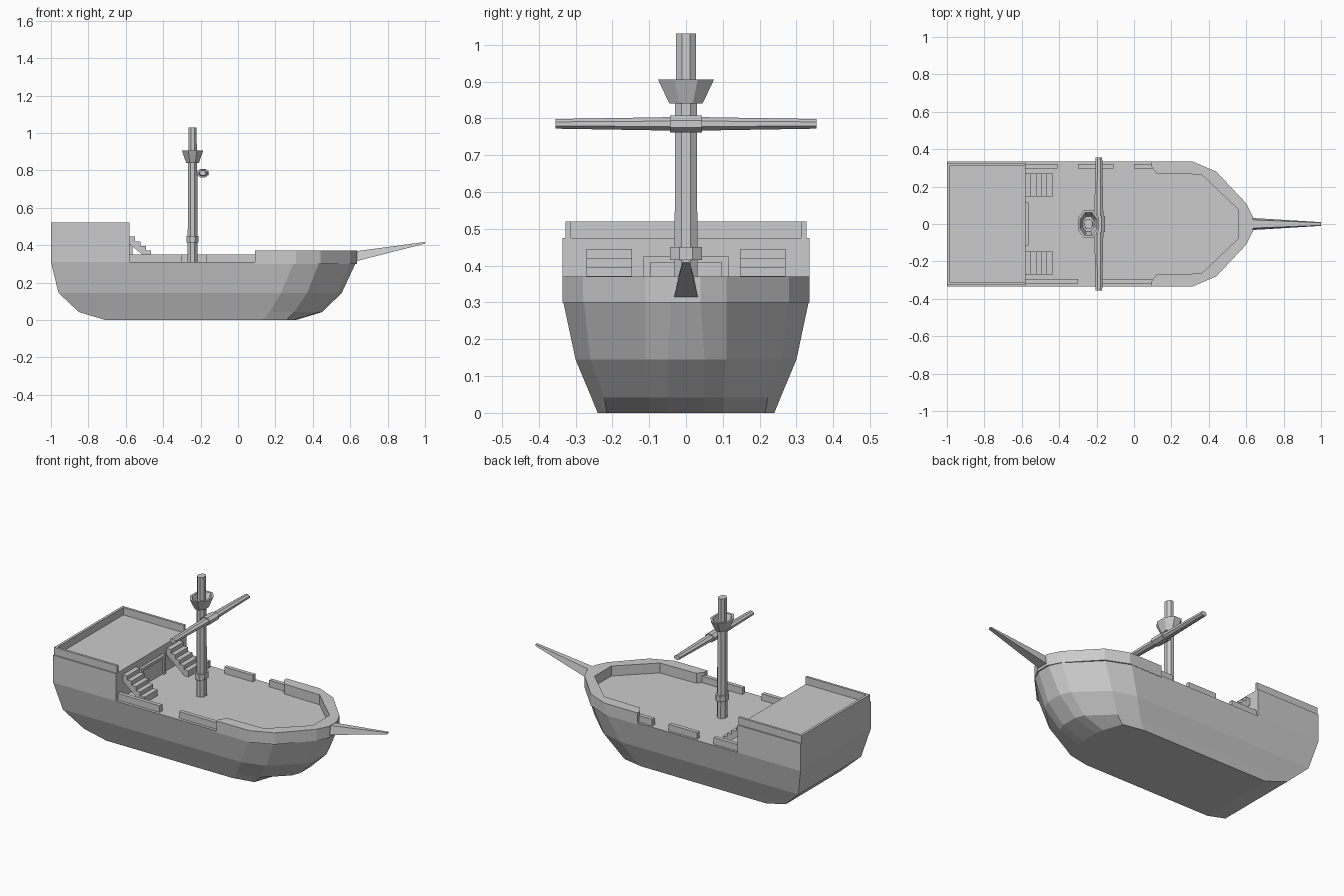
import bpy, bmesh
from math import pi, cos, sin
from mathutils import Vector

if "Cube" in bpy.data.objects:
    bpy.data.objects.remove(bpy.data.objects["Cube"])


def finish(name, bm):
    bmesh.ops.recalc_face_normals(bm, faces=bm.faces)
    me = bpy.data.meshes.new(name)
    bm.to_mesh(me)
    bm.free()
    ob = bpy.data.objects.new(name, me)
    bpy.context.collection.objects.link(ob)
    return ob


def loft(name, rings):
    """Skin equal-length rings of points and cap both ends."""
    bm = bmesh.new()
    vs = [[bm.verts.new(p) for p in r] for r in rings]
    n = len(vs[0])
    for a, b in zip(vs, vs[1:]):
        for i in range(n):
            j = (i + 1) % n
            bm.faces.new((a[i], a[j], b[j], b[i]))
    bm.faces.new(vs[0])
    bm.faces.new(vs[-1])
    return finish(name, bm)


def box(name, x0, x1, y0, y1, z0, z1):
    return loft(name, [[(x0, y0, z), (x1, y0, z), (x1, y1, z), (x0, y1, z)] for z in (z0, z1)])


def mirrored(half, z):
    """Close a half outline (y > 0) into a symmetric ring at height z."""
    return [(x, y, z) for x, y in half] + [(x, -y, z) for x, y in reversed(half)]


def oval(cx, rx, ry, z, n=8):
    k = 1 / cos(pi / n)
    return [(cx + k * rx * cos(2 * pi * (i + .5) / n), k * ry * sin(2 * pi * (i + .5) / n), z)
            for i in range(n)]


# Hull: horizontal half outlines, stern to bow
levels = [
    (0.00, [(-.71, .24), (.13, .24), (.26, .215), (.30, .10), (.31, .05)]),
    (0.042, [(-.85, .257), (.17, .257), (.30, .222), (.43, .10), (.45, .05)]),
    (0.145, [(-.96, .30), (.23, .30), (.37, .26), (.53, .11), (.555, .05)]),
    (0.31, [(-1, .335), (.30, .335), (.435, .278), (.60, .11), (.632, .04)]),
]
loft("hull", [mirrored(h, z) for z, h in levels])

# Raised bulwark wrapping the bow
bow = [(.09, .31), (.09, .335), (.31, .335), (.44, .28), (.60, .11), (.635, .04)]
inner = [(.12, .27), (.36, .265), (.555, .08)]
outline = [(x, y) for x, y in bow] + [(x, -y) for x, y in reversed(bow)]
outline += [(x, -y) for x, y in inner] + list(reversed(inner))
loft("bow_bulwark", [[(x, y, z) for x, y in outline] for z in (.30, .37)])

# Stern cabin with a rail on three sides of its roof
box("stern_cabin", -1, -.58, -.335, .335, .31, .475)
for s in (-1, 1):
    ys = sorted((s * .313, s * .327))
    box("cabin_side_rail", -1, -.58, *ys, .475, .52)
box("cabin_stern_rail", -1, -.985, -.313, .313, .475, .52)

# Cabin door and its frame
for s in (-1, 1):
    ys = sorted((s * .097, s * .115))
    box("door_post", -.58, -.563, *ys, .31, .425)
box("door_lintel", -.58, -.563, -.097, .097, .408, .425)
box("door", -.58, -.573, -.097, .097, .31, .408)

# Stairs on both sides of the door: a stepped strip with open underside
for s in (-1, 1):
    y0, y1 = sorted((s * .147, s * .27))
    top, under = [], []
    for i in range(5):
        x, z = -.58 + .029 * i, .445 - .0245 * i
        top += [(x, z), (x + .029, z)]
        under += [(x, max(z - .042, .31)), (x + .012, max(z - .042, .31))]
    prof = top + [(-.435, .31), (-.46, .31), (-.58, .405)]
    loft("stairs", [[(x, y, z) for x, z in prof] for y in (y0, y1)])

# Broken side rails
for x0, x1 in ((-.58, -.41), (-.30, -.11), (0, .10)):
    box("port_rail", x0, x1, .298, .322, .305, .35)
for x0, x1 in ((-.58, -.30), (-.17, .10)):
    box("starboard_rail", x0, x1, -.318, -.294, .305, .35)

# Mast with collar
MX = -.243
loft("mast", [oval(MX, .026, .031, .305), oval(MX, .025, .030, .845)])
loft("topmast", [oval(MX, .023, .027, .84), oval(MX, .022, .027, 1.03)])
loft("mast_collar", [oval(MX, .033, .043, .415), oval(MX, .033, .043, .45)])

# Crow's nest: hollow flared bucket
loft("lookout_nest", [oval(MX, .034, .045, .84), oval(MX, .057, .076, .905),
                      oval(MX, .045, .062, .905), oval(MX, .030, .040, .852)])


# Yard: tapered spar lying along y, with a band in the middle
def spar(name, sections):
    n = 8
    loft(name, [[(-.188 + rx * cos(2 * pi * (i + .5) / n) / cos(pi / n), y,
                  .785 + rz * sin(2 * pi * (i + .5) / n) / cos(pi / n)) for i in range(n)]
                for y, rx, rz in sections])


spar("yard", [(-.355, .018, .013), (0, .025, .019), (.355, .018, .013)])
spar("yard_band", [(-.043, .032, .023), (.043, .032, .023)])

# Bowsprit: tapering wedge
loft("bowsprit", [
    [(.60, -.033, .312), (.60, .033, .312), (.60, .022, .365), (.60, -.022, .365)],
    [(.635, -.032, .315), (.635, .032, .315), (.635, .022, .368), (.635, -.022, .368)],
    [(1, -.010, .408), (1, .010, .408), (1, .007, .417), (1, -.007, .417)]])
